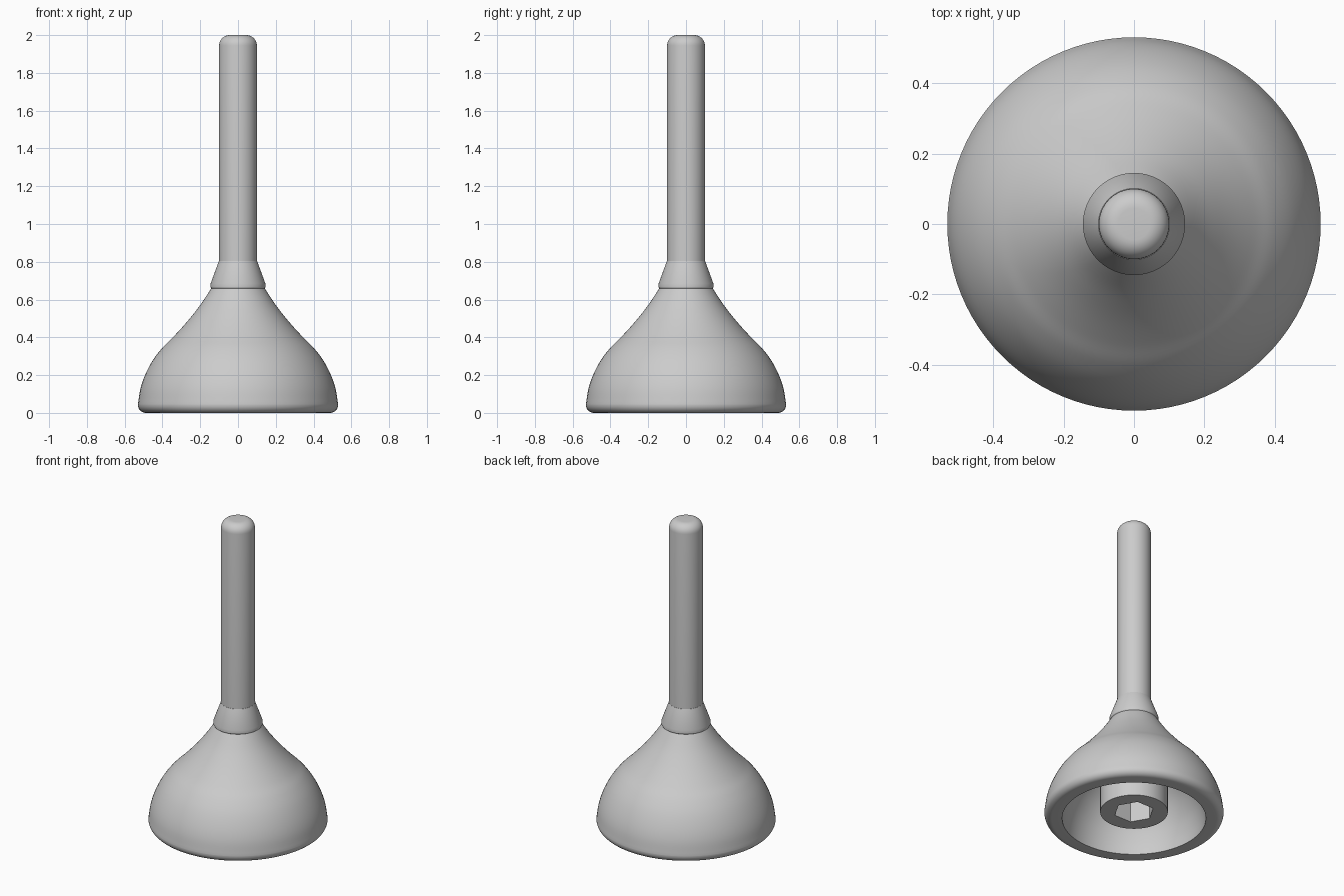
import bpy, bmesh, math
from mathutils import Vector

if "Cube" in bpy.data.objects:
    bpy.data.objects.remove(bpy.data.objects["Cube"], do_unlink=True)

grey = bpy.data.materials.new("plain grey")
grey.use_nodes = True
colour = (0.6, 0.6, 0.6, 1)
grey.diffuse_color = colour
grey.node_tree.nodes["Principled BSDF"].inputs["Base Color"].default_value = colour


def smooth_path(points, steps=5):
    """Catmull-Rom curve through the points."""
    pts = [Vector(p) for p in points]
    pts = [2 * pts[0] - pts[1]] + pts + [2 * pts[-1] - pts[-2]]
    out = []
    for a, b, c, d in zip(pts, pts[1:], pts[2:], pts[3:]):
        for i in range(steps):
            t = i / steps
            out.append((2 * b + (c - a) * t + (2 * a - 5 * b + 4 * c - d) * t**2
                        + (3 * b - a - 3 * c + d) * t**3) / 2)
    return [tuple(p) for p in out] + [tuple(pts[-2])]


def arc(r, z, radius, start, end, steps=8):
    """Fillet points around the centre (r, z), angles in degrees."""
    angles = [math.radians(start + (end - start) * i / steps) for i in range(steps + 1)]
    return [(r + radius * math.cos(a), z + radius * math.sin(a)) for a in angles]


def lathe(name, profile, sides=96, closed=False):
    """Revolve an (r, z) profile about the z axis."""
    bm = bmesh.new()
    rings = []
    for r, z in profile:
        if r < 1e-5:
            rings.append([bm.verts.new((0, 0, z))] * sides)
        else:
            rings.append([bm.verts.new((r * math.cos(math.tau * i / sides),
                                        r * math.sin(math.tau * i / sides), z))
                          for i in range(sides)])
    pairs = list(zip(rings, rings[1:])) + ([(rings[-1], rings[0])] if closed else [])
    for low, high in pairs:
        for i in range(sides):
            j = (i + 1) % sides
            quad = list(dict.fromkeys((low[i], low[j], high[j], high[i])))
            bm.faces.new(quad)
    bmesh.ops.recalc_face_normals(bm, faces=bm.faces)
    mesh = bpy.data.meshes.new(name)
    bm.to_mesh(mesh)
    bm.free()
    mesh.materials.append(grey)
    obj = bpy.data.objects.new(name, mesh)
    bpy.context.collection.objects.link(obj)
    return obj


def shade(obj):
    bpy.ops.object.select_all(action="DESELECT")
    obj.select_set(True)
    bpy.context.view_layer.objects.active = obj
    bpy.ops.object.shade_smooth_by_angle(angle=math.radians(30))


# Hollow bell: rounded foot, outer curve, then the inner wall back down
outer = smooth_path([(0.53, 0.045), (0.516, 0.13), (0.49, 0.205), (0.45, 0.28),
                     (0.4, 0.345), (0.345, 0.4), (0.285, 0.465), (0.235, 0.525),
                     (0.19, 0.585), (0.138, 0.665)])
inner = smooth_path([(0.1, 0.5), (0.19, 0.46), (0.27, 0.36), (0.34, 0.27),
                     (0.39, 0.17), (0.415, 0.08), (0.425, 0)])
bell = lathe("bell_foot", arc(0.487, 0.043, 0.043, -90, 0) + outer
             + [(0.09, 0.665)] + inner, closed=True)

# Flared collar where the stem meets the bell
collar = lathe("collar", [(0.09, 0.657), (0.14, 0.657), (0.145, 0.665), (0.145, 0.685),
                          (0.101, 0.805), (0.09, 0.805)], closed=True)

# Straight stem with a rounded top
stem = lathe("stem", [(0, 0.6), (0.1, 0.6)] + arc(0.045, 1.945, 0.055, 0, 90) + [(0, 2)])

# Boss inside the bell, with a hexagonal socket cut from below
boss = lathe("boss", [(0, 0.045), (0.2, 0.045), (0.2, 0.5), (0, 0.5)])
socket = lathe("socket_cutter", [(0, -0.1), (0.12, -0.1), (0.12, 0.35), (0, 0.35)], sides=6)
socket.hide_render = True
cut = boss.modifiers.new("socket", "BOOLEAN")
cut.operation = "DIFFERENCE"
cut.solver = "EXACT"
cut.object = socket
bpy.context.view_layer.objects.active = boss
bpy.ops.object.modifier_apply(modifier=cut.name)
bpy.data.objects.remove(socket, do_unlink=True)

for part in (bell, collar, stem, boss):
    shade(part)
